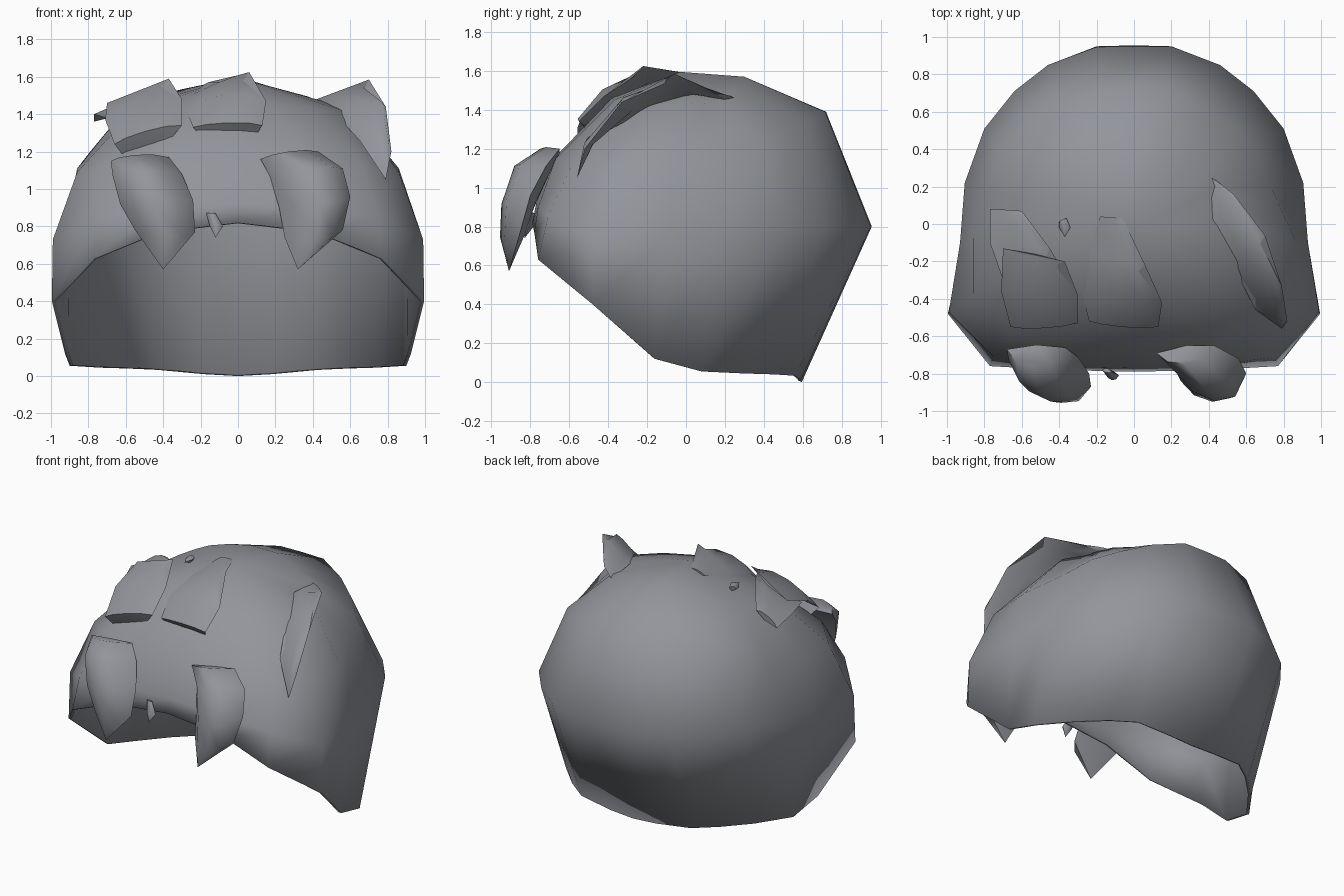
import bpy, bmesh, math
from mathutils import Vector

grey = bpy.data.materials.new("slate_grey")
grey.diffuse_color = (0.29, 0.30, 0.325, 1)


def finish(name, bm, angle, fix_normals=True):
    if fix_normals:
        bmesh.ops.recalc_face_normals(bm, faces=bm.faces[:])
    mesh = bpy.data.meshes.new(name)
    bm.to_mesh(mesh)
    bm.free()
    mesh.materials.append(grey)
    ob = bpy.data.objects.new(name, mesh)
    bpy.context.collection.objects.link(ob)
    bpy.ops.object.select_all(action='DESELECT')
    ob.select_set(True)
    bpy.context.view_layer.objects.active = ob
    bpy.ops.object.shade_smooth_by_angle(angle=math.radians(angle))
    return ob


# Hair cap: half rings from front centre to back centre, bottom to top
half_rings = [
    [(0, -.79, .82), (.42, -.78, .77), (.77, -.76, .63), (.995, -.48, .40), (.925, -.16, .12),
     (.90, .08, .055), (.74, .29, .045), (.58, .45, .04), (.43, .56, .033), (.18, .59, .01),
     (0, .595, 0)],
    [(0, -.77, .92), (.42, -.76, .90), (.75, -.71, .85), (.99, -.47, .73), (.93, -.1, .75),
     (.905, .22, .78), (.80, .51, .8), (.64, .71, .8), (.46, .85, .8), (.2, .95, .8),
     (0, .955, .8)],
    [(0, -.68, 1.15), (.36, -.67, 1.15), (.66, -.58, 1.13), (.86, -.38, 1.09), (.86, -.08, 1.11),
     (.79, .20, 1.2), (.72, .39, 1.25), (.58, .53, 1.3), (.40, .65, 1.36), (.17, .715, 1.39),
     (0, .72, 1.39)],
    [(0, -.38, 1.46), (.2, -.37, 1.45), (.4, -.32, 1.43), (.56, -.2, 1.42), (.6, 0, 1.43),
     (.55, .13, 1.45), (.48, .20, 1.48), (.40, .25, 1.51), (.27, .29, 1.54), (.1, .3, 1.57),
     (0, .3, 1.57)],
]
bm = bmesh.new()
rings = []
for half in half_rings:
    full = half + [(-x, y, z) for x, y, z in half[-2:0:-1]]
    # the upper back right is a little flatter than the left
    full = [(x * .93, y * .96, z - .015) if x > .2 and y > .1 and z > 1 else (x, y, z)
            for x, y, z in full]
    rings.append([bm.verts.new(p) for p in full])
n = len(rings[0])
for low, high in zip(rings, rings[1:]):
    for k in range(n):
        j = (k + 1) % n
        bm.faces.new((low[k], low[j], high[j], high[k]))
crown = bm.verts.new((0, -.03, 1.595))
for k in range(n):
    bm.faces.new((rings[-1][k], rings[-1][(k + 1) % n], crown))
cap = finish("hair_cap", bm, 60, False)
wall = cap.modifiers.new("wall", 'SOLIDIFY')
wall.thickness = 0.02
wall.offset = -1


# Curved lock: left/right edge pairs joined by a side bulging away from centre
def lock(name, pairs, bulge, tip=None, centre=(0, 0, .7)):
    bm = bmesh.new()
    loops = []
    for (left, right), b in zip(pairs, bulge):
        a, c = Vector(left), Vector(right)
        out = ((a + c) / 2 - Vector(centre)).normalized()
        pts = [a, a.lerp(c, .2) + out * b * .7, a.lerp(c, .5) + out * b,
               a.lerp(c, .8) + out * b * .8, c, a.lerp(c, .5) - out * .02]
        loops.append([bm.verts.new(p) for p in pts])
    m = len(loops[0])
    for low, high in zip(loops, loops[1:]):
        for k in range(m):
            j = (k + 1) % m
            bm.faces.new((low[k], low[j], high[j], high[k]))
    bm.faces.new(loops[0])
    if tip:
        end = bm.verts.new(tip)
        for k in range(m):
            bm.faces.new((loops[-1][k], loops[-1][(k + 1) % m], end))
    else:
        bm.faces.new(loops[-1])
    finish(name, bm, 60)


# Two pointed locks over the forehead
lock("fringe_lock_left", [((-.68, -.67, 1.15), (-.37, -.66, 1.17)),
                          ((-.67, -.73, 1.07), (-.30, -.71, 1.08)),
                          ((-.63, -.78, .92), (-.24, -.80, .94)),
                          ((-.55, -.83, .78), (-.23, -.87, .77))],
     (.10, .17, .16, .11), (-.40, -.91, .57), (-.38, 0, 1))
lock("fringe_lock_right", [((.12, -.69, 1.16), (.43, -.65, 1.2)),
                           ((.17, -.71, 1.07), (.56, -.72, 1.11)),
                           ((.22, -.78, .90), (.60, -.80, .96)),
                           ((.25, -.84, .74), (.56, -.85, .78))],
     (.08, .17, .16, .11), (.32, -.91, .57), (.30, 0, 1))

# Three locks lying on the top, lower ends sunk into the cap
lock("crown_lock_left", [((-.70, -.13, 1.46), (-.37, -.20, 1.59)),
                         ((-.71, -.36, 1.37), (-.30, -.38, 1.48)),
                         ((-.66, -.55, 1.24), (-.30, -.53, 1.34)),
                         ((-.60, -.50, 1.16), (-.40, -.50, 1.22))],
     (.0, .05, .03, .0))
lock("crown_lock_left_tail", [((-.77, .08, 1.36), (-.60, .07, 1.44)),
                              ((-.77, -.10, 1.40), (-.45, -.13, 1.54)),
                              ((-.70, -.30, 1.38), (-.35, -.30, 1.50))],
     (.03, .0, .0))
lock("crown_lock_middle", [((-.18, .04, 1.56), (-.06, .03, 1.58)),
                           ((-.25, -.16, 1.50), (.06, -.22, 1.625)),
                           ((-.28, -.36, 1.43), (.15, -.42, 1.47)),
                           ((-.24, -.52, 1.33), (.13, -.55, 1.34)),
                           ((-.18, -.48, 1.26), (.08, -.48, 1.26))],
     (.01, .01, .06, .025, .0))
lock("crown_lock_right", [((.41, .25, 1.46), (.54, .15, 1.48)),
                          ((.42, .03, 1.48), (.70, -.06, 1.585)),
                          ((.53, -.22, 1.39), (.79, -.33, 1.44)),
                          ((.65, -.46, 1.26), (.82, -.52, 1.2))],
     (.01, .0, .06, .04), (.79, -.56, 1.05))

# Small stray strands
lock("small_fringe_strand", [((-.17, -.78, .87), (-.12, -.79, .87)),
                             ((-.15, -.80, .80), (-.08, -.81, .80))],
     (.01, .03), (-.12, -.83, .74))
lock("small_crown_strand", [((-.40, .01, 1.51), (-.36, .03, 1.52)),
                            ((-.40, -.02, 1.51), (-.34, -.02, 1.53))],
     (.02, .02), (-.37, -.07, 1.52))
